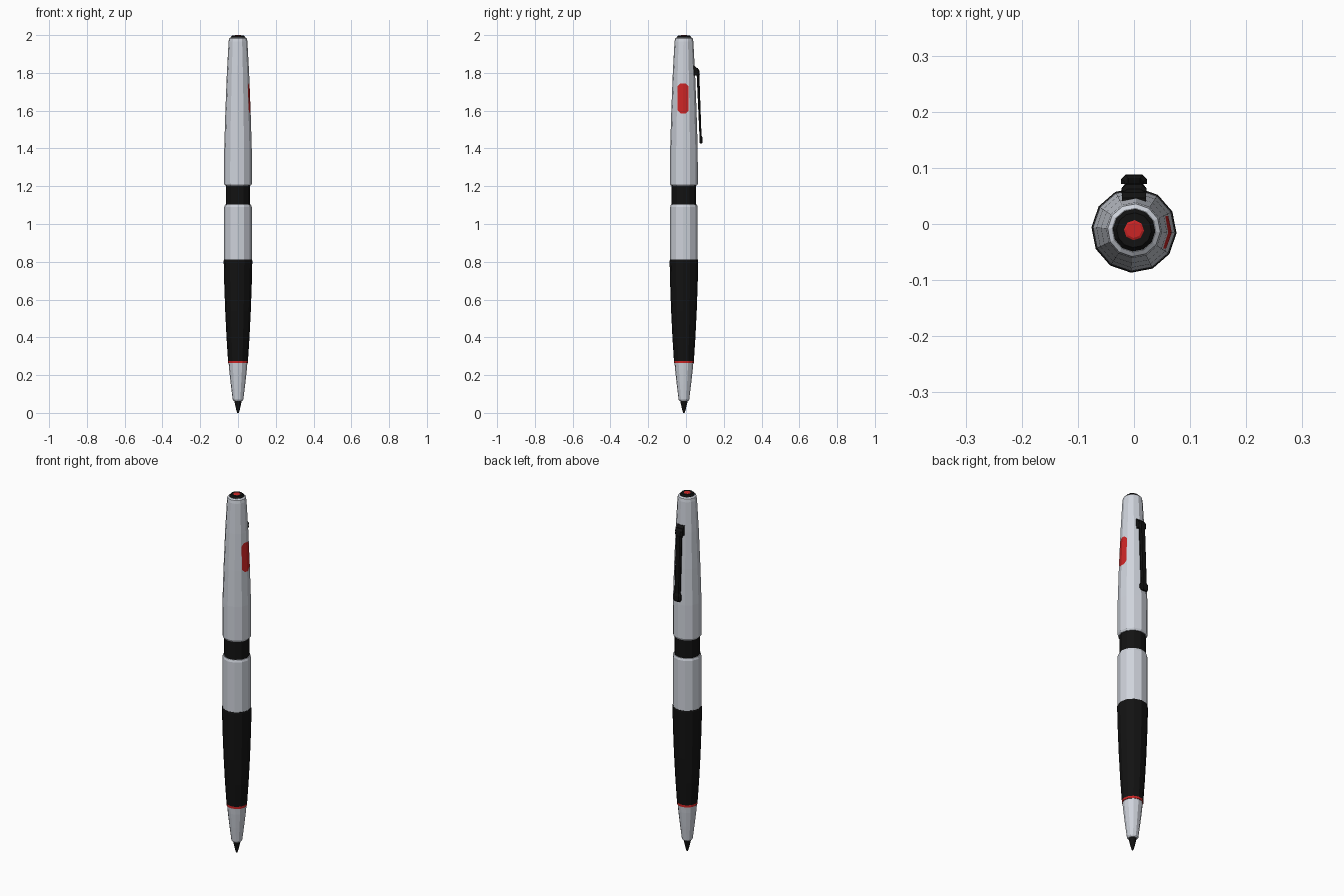
import bpy, bmesh, math
from mathutils import Vector

if "Cube" in bpy.data.objects:
    bpy.data.objects.remove(bpy.data.objects["Cube"])

AXIS_Y = -0.011
SIDES = 12
TURN = math.radians(-4)


def material(name, colour):
    m = bpy.data.materials.new(name)
    m.use_nodes = True
    m.diffuse_color = (*colour, 1)
    m.node_tree.nodes["Principled BSDF"].inputs["Base Color"].default_value = (*colour, 1)
    return m


silver = material("silver", (0.62, 0.65, 0.71))
black = material("black", (0.006, 0.006, 0.006))
red = material("red", (0.6, 0.018, 0.018))


def finish(name, bm, *mats):
    bmesh.ops.recalc_face_normals(bm, faces=bm.faces)
    mesh = bpy.data.meshes.new(name)
    bm.to_mesh(mesh)
    bm.free()
    for m in mats:
        mesh.materials.append(m)
    obj = bpy.data.objects.new(name, mesh)
    bpy.context.collection.objects.link(obj)
    return obj


def loft(rings):
    """Skin a list of closed point rings and cap both ends."""
    bm = bmesh.new()
    loops = [[bm.verts.new(p) for p in ring] for ring in rings]
    n = len(loops[0])
    for a, b in zip(loops, loops[1:]):
        for i in range(n):
            j = (i + 1) % n
            bm.faces.new((a[i], a[j], b[j], b[i]))
    bm.faces.new(loops[0])
    bm.faces.new(loops[-1])
    return bm


def turned(profile, sides=SIDES):
    """Faceted solid around the pen axis from (radius, height) pairs."""
    rings = []
    for r, z in profile:
        angles = [TURN + math.tau * i / sides for i in range(sides)]
        rings.append([(r * math.cos(a), AXIS_Y + r * math.sin(a), z) for a in angles])
    return loft(rings)


# Writing end
finish("writing_tip", turned([(0.004, 0), (0.009, 0.015), (0.018, 0.055), (0.018, 0.07)]), black)
finish("nose_cone", turned([(0.023, 0.063), (0.028, 0.07), (0.038, 0.15),
                            (0.047, 0.23), (0.05, 0.266)]), silver)
finish("red_ring", turned([(0.053, 0.264), (0.053, 0.277)]), red)

# Grip, lower barrel and neck
finish("grip", turned([(0.053, 0.276), (0.061, 0.4), (0.068, 0.54),
                       (0.073, 0.68), (0.076, 0.805), (0.074, 0.812)]), black)
finish("lower_barrel", turned([(0.073, 0.81), (0.073, 1.09), (0.069, 1.102)]), silver)
finish("neck", turned([(0.065, 1.095), (0.065, 1.212)]), black)

# Upper barrel, with an octagonal red badge cut into its left side
barrel = turned([(0.069, 1.203), (0.074, 1.213), (0.073, 1.4), (0.067, 1.6),
                 (0.059, 1.8), (0.05, 1.965), (0.047, 1.982), (0.039, 1.988)])
bmesh.ops.recalc_face_normals(barrel, faces=barrel.faces)
centre = Vector((0, -0.015, 1.665))
edges = [(Vector((0, sy, 0)), 0.029) for sy in (-1, 1)]
edges += [(Vector((0, 0, sz)), 0.08) for sz in (-1, 1)]
edges += [(Vector((0, sy, sz)).normalized(), 0.066) for sy in (-1, 1) for sz in (-1, 1)]
for normal, distance in edges:
    faces = [f for f in barrel.faces if f.normal.x > 0.3]
    geom = faces + list({e for f in faces for e in f.edges}) + list({v for f in faces for v in f.verts})
    bmesh.ops.bisect_plane(barrel, geom=geom, plane_co=centre + normal * distance, plane_no=normal)
    barrel.normal_update()
for f in barrel.faces:
    offset = f.calc_center_median() - centre
    if f.normal.x > 0.3 and all(offset.dot(n) < d for n, d in edges):
        f.material_index = 1
finish("upper_barrel", barrel, silver, red)

# Push button
finish("button_collar", turned([(0.038, 1.98), (0.038, 1.99), (0.031, 1.998)]), black)
finish("button_top", turned([(0.018, 1.99), (0.018, 1.998), (0.014, 2.0)], 8), red)


# Pocket clip: chamfered bar whose width and depth swell at both ends
def clip_ring(z, inner, outer, half):
    narrow = half * 0.65
    mid = inner + (outer - inner) * 0.5
    return [(-half, inner, z), (half, inner, z), (half, mid, z),
            (narrow, outer, z), (-narrow, outer, z), (-half, mid, z)]


finish("clip_bar", loft([clip_ring(*s) for s in (
    (1.425, 0.074, 0.084, 0.017), (1.435, 0.071, 0.088, 0.023),
    (1.458, 0.071, 0.087, 0.023), (1.47, 0.071, 0.082, 0.017),
    (1.78, 0.057, 0.071, 0.017), (1.79, 0.055, 0.073, 0.022),
    (1.815, 0.054, 0.07, 0.022), (1.825, 0.053, 0.062, 0.018))]), black)

# Clip arm, sloping out of the barrel
arm = [(0.03, 1.785), (0.062, 1.785), (0.066, 1.812), (0.046, 1.838), (0.03, 1.838)]
finish("clip_arm", loft([[(x, y, z) for y, z in arm] for x in (-0.021, 0.021)]), black)
